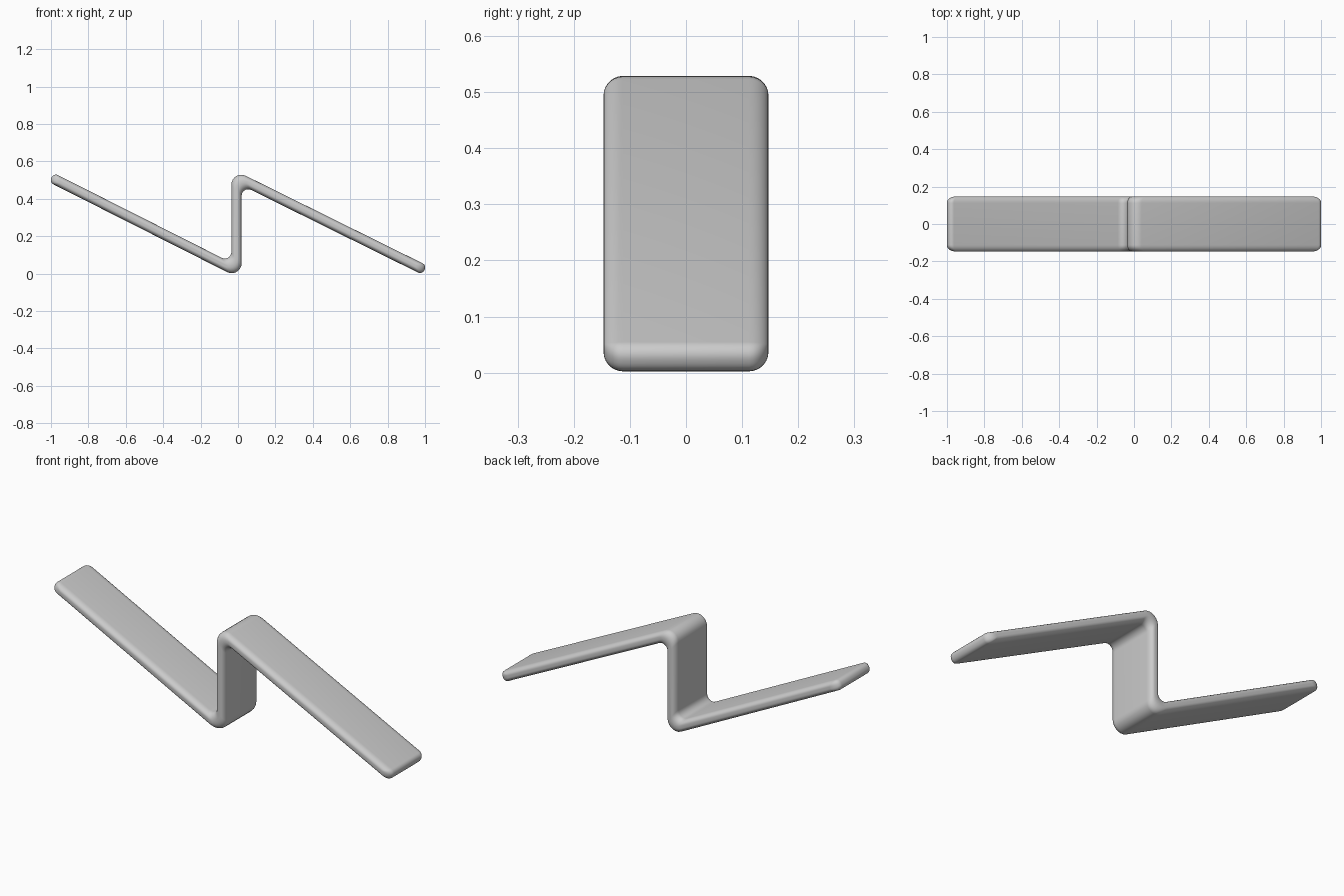
import bpy, bmesh, math
from mathutils import Vector

if "Cube" in bpy.data.objects:
    bpy.data.objects.remove(bpy.data.objects["Cube"], do_unlink=True)

HALF_WIDTH, HALF_THICK, EDGE = 0.147, 0.0275, 0.035
WALL_X, LOW, HIGH = -0.008, 0.0135, 0.5165
TIP, SLOPE_L, SLOPE_R = 0.997, 0.505, 0.495
OUTER_R, INNER_R, STEPS = 0.053, 0.035, 7

grey = bpy.data.materials.new("plain grey")
grey.use_nodes = True
colour = (0.6, 0.6, 0.6, 1)
grey.diffuse_color = colour
grey.node_tree.nodes["Principled BSDF"].inputs["Base Color"].default_value = colour


def fillet(before, corner, after, radius):
    """Points of a rounded corner."""
    a, b = (before - corner).normalized(), (after - corner).normalized()
    half = a.angle(b) / 2
    centre = corner + (a + b).normalized() * radius / math.sin(half)
    reach = radius / math.tan(half)
    start = (corner + a * reach - centre).normalized()
    end = (corner + b * reach - centre).normalized()
    return [centre + start.slerp(end, i / STEPS).normalized() * radius
            for i in range(STEPS + 1)]


def section(thick, pull):
    """Rounded outline of the folded strip, with its tips drawn in by pull."""
    left, right = -TIP + pull, TIP - pull
    path = [Vector((left, LOW + (WALL_X - left) * SLOPE_L)), Vector((WALL_X, LOW)),
            Vector((WALL_X, HIGH)), Vector((right, HIGH - (right - WALL_X) * SLOPE_R))]
    normals = [(b - a).normalized().orthogonal() for a, b in zip(path, path[1:])]
    mitres = [normals[0]]
    mitres += [(m + n) / (1 + m.dot(n)) for m, n in zip(normals, normals[1:])]
    mitres.append(normals[-1])
    corners = [p + m * thick for p, m in zip(path, mitres)]
    corners += [p - m * thick for p, m in reversed(list(zip(path, mitres)))]
    tip = thick * 0.9
    radii = [tip, INNER_R, OUTER_R, tip] * 2
    count = len(corners)
    points = []
    for i, radius in enumerate(radii):
        points += fillet(corners[i - 1], corners[i], corners[(i + 1) % count], radius)
    return points


# Stations across the width, thinning towards both long edges
stations = []
for i in range(STEPS + 1):
    angle = math.pi / 2 * i / STEPS
    y = HALF_WIDTH - EDGE + EDGE * math.sin(angle)
    stations.append((y, 0.006 + (HALF_THICK - 0.006) * math.cos(angle),
                     0.045 * (1 - math.cos(angle))))
stations = [(-y, t, p) for y, t, p in reversed(stations)] + stations

# Folded strip lofted through the stations
bm = bmesh.new()
rings = [[bm.verts.new((p.x, y, p.y)) for p in section(t, pull)]
         for y, t, pull in stations]
for a, b in zip(rings, rings[1:]):
    for i in range(len(a)):
        bm.faces.new((a[i - 1], a[i], b[i], b[i - 1]))
bm.faces.new(rings[0])
bm.faces.new(rings[-1])
bmesh.ops.recalc_face_normals(bm, faces=bm.faces)
mesh = bpy.data.meshes.new("folded_strip")
bm.to_mesh(mesh)
bm.free()
mesh.materials.append(grey)
strip = bpy.data.objects.new("folded_strip", mesh)
bpy.context.collection.objects.link(strip)
bpy.context.view_layer.objects.active = strip
strip.select_set(True)
bpy.ops.object.shade_smooth_by_angle(angle=math.radians(50))
